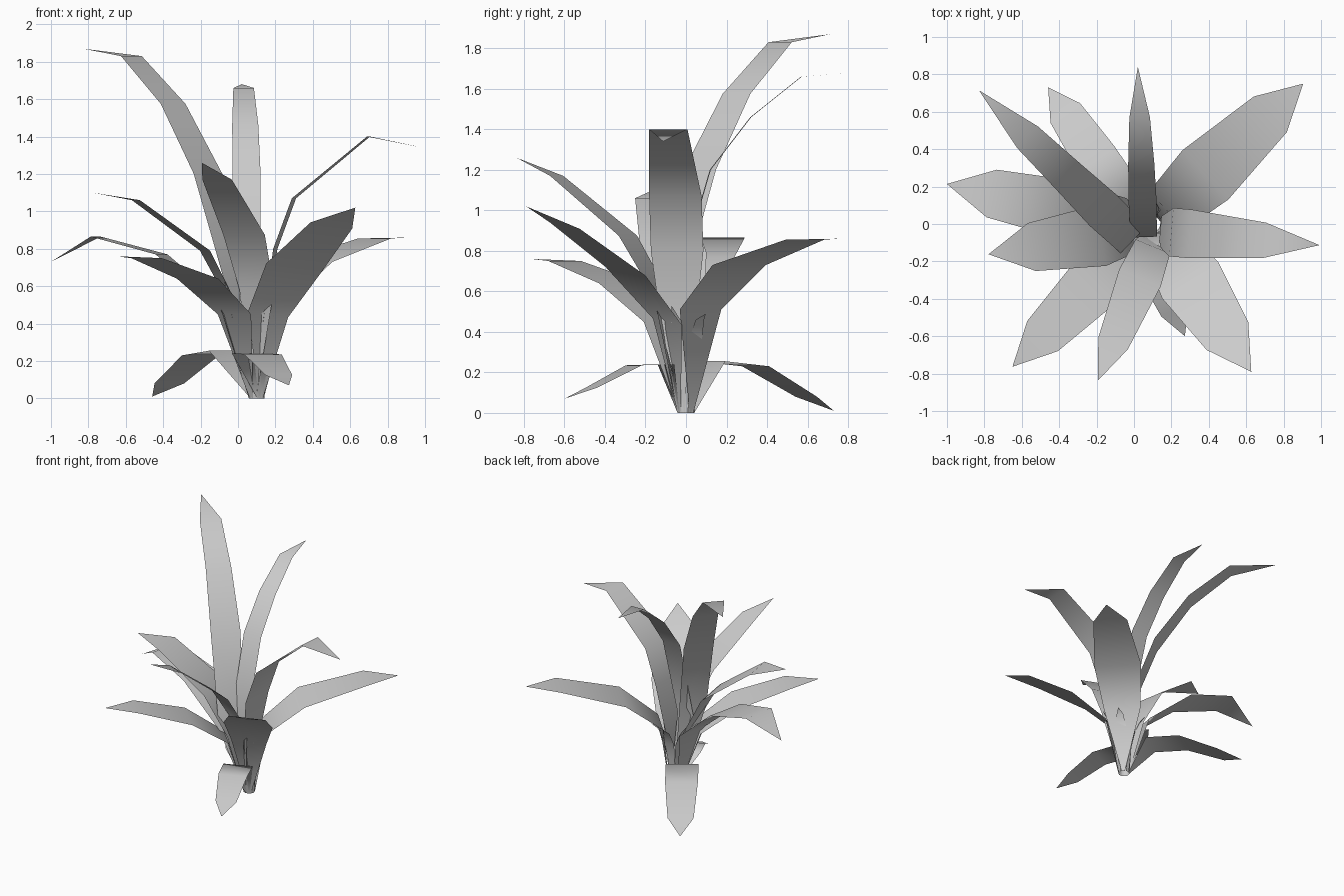
import bpy
import math
from mathutils import Vector

if "Cube" in bpy.data.objects:
    bpy.data.objects.remove(bpy.data.objects["Cube"], do_unlink=True)

# Single plain grey for the whole plant
leaf_grey = bpy.data.materials.new("leaf_grey")
leaf_grey.use_nodes = True
leaf_colour = (0.6, 0.6, 0.6, 1.0)
leaf_grey.diffuse_color = leaf_colour
leaf_grey.node_tree.nodes["Principled BSDF"].inputs["Base Color"].default_value = leaf_colour

CROWN = Vector((0.1, 0, 0))  # point all the leaves grow from
ROOT_REACH, ROOT_WIDTH = 0.04, 0.025


def leaf(name, azimuth, rows, tip, start=(0.1, 0), roll=0):
    """Flat strap leaf: rows hold (reach, height, width), measured from start."""
    angle, tilt = math.radians(azimuth), math.radians(roll)
    outward = Vector((math.cos(angle), math.sin(angle), 0))
    sideways = Vector((-outward.y, outward.x, 0))
    across = sideways * math.cos(tilt) + Vector((0, 0, math.sin(tilt)))
    origin = Vector((*start, 0))
    # Narrow root at the crown
    root = CROWN + outward * ROOT_REACH
    verts = [root - sideways * ROOT_WIDTH / 2, root + sideways * ROOT_WIDTH / 2]
    # Blade
    for reach, height, width in rows:
        middle = origin + outward * reach + Vector((0, 0, height))
        verts += [middle - across * width / 2, middle + across * width / 2]
    faces = [(i, i + 2, i + 3, i + 1) for i in range(0, len(verts) - 2, 2)]
    # Pointed end
    last = len(verts)
    verts.append(origin + outward * tip[0] + Vector((0, 0, tip[1])))
    faces.append((last - 2, last, last - 1))
    mesh = bpy.data.meshes.new(name)
    mesh.from_pydata(verts, [], faces)
    mesh.materials.append(leaf_grey)
    mesh.shade_smooth()
    mesh.update()
    bpy.context.collection.objects.link(bpy.data.objects.new(name, mesh))


# Tall upright leaves
leaf("tall_back_leaf", 92,
     [(-0.07, 0.55, 0.14), (0.12, 1.2, 0.15), (0.32, 1.46, 0.14), (0.57, 1.66, 0.11)],
     tip=(0.84, 1.68), start=(0.05, 0))
leaf("tall_back_right_leaf", 136,
     [(0.03, 0.62, 0.2), (0.25, 1.2, 0.22), (0.51, 1.575, 0.19), (0.82, 1.83, 0.16)],
     tip=(1.18, 1.87), start=(0.02, -0.105))
leaf("tall_left_leaf", -5,
     [(0.04, 0.4, 0.16), (0.1, 0.8, 0.26), (0.2, 1.07, 0.26), (0.6, 1.4, 0.19)],
     tip=(0.895, 1.34), start=(0.1, -0.035))

# Arching middle leaves
leaf("back_left_leaf", 43,
     [(0.105, 0.51, 0.28), (0.385, 0.73, 0.36), (0.86, 0.855, 0.26)], tip=(1.1, 0.86))
leaf("front_left_leaf", -56.3,
     [(0.11, 0.45, 0.26), (0.36, 0.7, 0.36), (0.72, 0.925, 0.27)],
     tip=(0.95, 1.02), roll=-7)
leaf("front_leaf", -112.3,
     [(0.13, 0.58, 0.2), (0.31, 0.875, 0.24), (0.69, 1.17, 0.17)],
     tip=(0.905, 1.26), start=(0.15, 0))
leaf("front_right_leaf", -134.5,
     [(0.17, 0.45, 0.25), (0.45, 0.64, 0.31), (0.84, 0.75, 0.23)], tip=(1.07, 0.76))
leaf("right_leaf", -170.5,
     [(0.11, 0.47, 0.24), (0.28, 0.79, 0.33), (0.655, 1.06, 0.26)],
     tip=(0.89, 1.1), start=(0.1, -0.015))
leaf("low_right_leaf", 168,
     [(0.17, 0.48, 0.25), (0.52, 0.77, 0.31), (0.88, 0.865, 0.26)],
     tip=(1.125, 0.73), start=(0.1, -0.02))

# Low drooping leaves
leaf("drooping_back_leaf", 123.8,
     [(0.19, 0.255, 0.24), (0.45, 0.23, 0.24), (0.75, 0.08, 0.19)],
     tip=(0.915, 0.01), start=(0.05, -0.03))
leaf("drooping_front_leaf", -68,
     [(0.08, 0.24, 0.22), (0.25, 0.235, 0.215), (0.475, 0.125, 0.155)],
     tip=(0.62, 0.07), start=(0.04, -0.025))

# Short young leaves around the crown
for i in range(6):
    leaf(f"young_leaf_{i + 1}", 35 + 60 * i,
         [(0.05, 0.22, 0.06), (0.08, 0.36, 0.08), (0.12, 0.46, 0.05)],
         tip=(0.17, 0.49 + 0.02 * (i % 3)))
